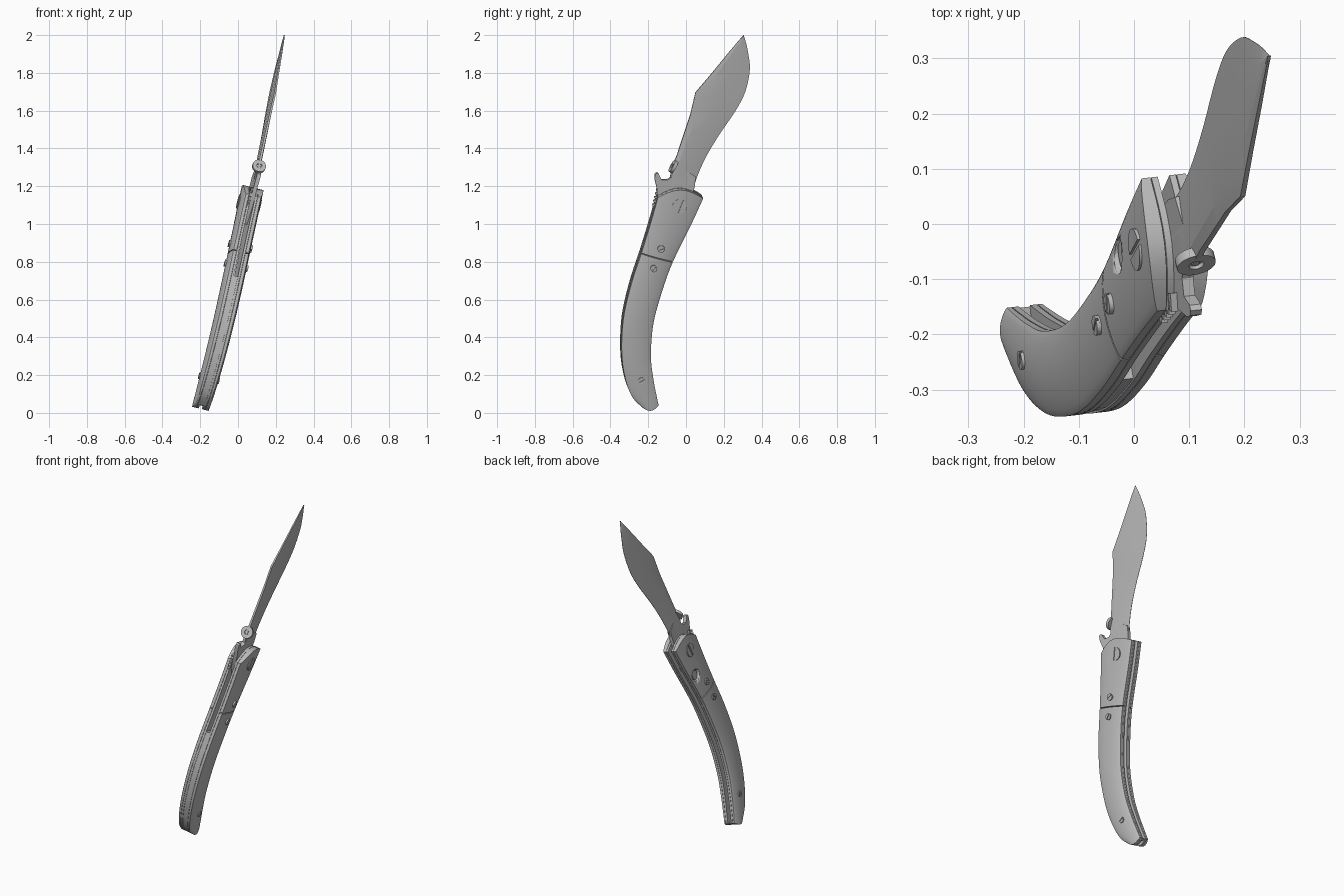
import bpy, bmesh, math
from mathutils import Vector

if "Cube" in bpy.data.objects:
    bpy.data.objects.remove(bpy.data.objects["Cube"])

grey = bpy.data.materials.new("steel_grey")
grey.diffuse_color = (0.5, 0.5, 0.5, 1)
grey.use_nodes = True
grey.node_tree.nodes["Principled BSDF"].inputs["Base Color"].default_value = grey.diffuse_color

# The knife lies in a tilted plane; (y, z) give a spot on it, d is the offset along its normal
N = Vector((1, 0.113, -0.2533)).normalized()


def P(y, z, d=0.0):
    return Vector((-0.227 - 0.113 * y + 0.2533 * z, y, z)) + N * d


def finish(name, bm, angle=30):
    bmesh.ops.recalc_face_normals(bm, faces=bm.faces)
    me = bpy.data.meshes.new(name)
    bm.to_mesh(me)
    bm.free()
    me.materials.append(grey)
    ob = bpy.data.objects.new(name, me)
    bpy.context.collection.objects.link(ob)
    bpy.ops.object.select_all(action='DESELECT')
    ob.select_set(True)
    bpy.context.view_layer.objects.active = ob
    bpy.ops.object.shade_smooth_by_angle(angle=math.radians(angle))
    return ob


def prism(name, poly, d0, d1):
    """Extrude an outline between two offsets from the plane."""
    bm = bmesh.new()
    a = [bm.verts.new(P(y, z, d0)) for y, z in poly]
    b = [bm.verts.new(P(y, z, d1)) for y, z in poly]
    bm.faces.new(a)
    bm.faces.new(b)
    for i in range(len(poly)):
        j = (i + 1) % len(poly)
        bm.faces.new((a[i], a[j], b[j], b[i]))
    return finish(name, bm)


def slab(name, grid, low, high, angle=30):
    """Closed sheet over a grid of (y, z), with offset functions of (row, column)."""
    bm = bmesh.new()
    R, C = len(grid), len(grid[0])
    lay = [[[bm.verts.new(P(*grid[r][c], f(r, c))) for c in range(C)] for r in range(R)]
           for f in (low, high)]
    for L in lay:
        for r in range(R - 1):
            for c in range(C - 1):
                bm.faces.new((L[r][c], L[r][c + 1], L[r + 1][c + 1], L[r + 1][c]))
    rim = ([(0, c) for c in range(C)] + [(r, C - 1) for r in range(1, R)]
           + [(R - 1, c) for c in range(C - 2, -1, -1)] + [(r, 0) for r in range(R - 2, 0, -1)])
    for (r, c), (q, e) in zip(rim, rim[1:] + rim[:1]):
        bm.faces.new((lay[0][r][c], lay[0][q][e], lay[1][q][e], lay[1][r][c]))
    return finish(name, bm, angle)


def catmull(pts, sub):
    out = []
    for i in range(len(pts) - 1):
        p0, p1, p2, p3 = (pts[max(i - 1, 0)], pts[i], pts[i + 1], pts[min(i + 2, len(pts) - 1)])
        for k in range(sub):
            t = k / sub
            out.append([0.5 * (2 * b + (c - a) * t + (2 * a - 5 * b + 4 * c - d) * t * t
                               + (3 * b - a - 3 * c + d) * t ** 3)
                        for a, b, c, d in zip(p0, p1, p2, p3)])
    return out + [list(pts[-1])]


def circle(y, z, r, a0=0.0, a1=2 * math.pi, n=24):
    m = n if a1 - a0 > 6 else n + 1
    return [(y + r * math.cos(a0 + (a1 - a0) * i / n), z + r * math.sin(a0 + (a1 - a0) * i / n))
            for i in range(m)]


# Handle stations from top to butt: back y, z, belly y, z, bow of the row
rows = catmull([(-.148, 1.14, .092, 1.135, .045), (-.183, 1.014, .03, 1.0, .03),
                (-.235, .845, -.068, .80, 0), (-.289, .68, -.125, .645, 0),
                (-.331, .495, -.172, .47, 0), (-.339, .31, -.185, .30, 0),
                (-.32, .178, -.172, .18, 0), (-.284, .083, -.155, .09, -.008),
                (-.235, .03, -.143, .035, -.022)], 5)
SEAM = 10


def spot(r, t):
    yb, zb, yr, zr, bow = rows[r]
    return (yb + (yr - yb) * t - .005, zb + (zr - zb) * t + bow * math.sin(math.pi * t) + .011)


cols = [0, .03, .08, .16, .26, .38, .5, .62, .74, .84, .92, .97, 1]


def dome(r, c):
    k = 1 - .2 * max(0, (r - 15) / 25) ** 1.5
    return (.041 + .015 * max(0, math.sin(math.pi * cols[c])) ** .7) * k


full = [[spot(r, t) for t in cols] for r in range(len(rows))]
outline = (full[0] + [g[-1] for g in full[1:]] + full[-1][-2::-1]
           + [g[0] for g in full[-2:0:-1]])

for side, s in (("right", 1), ("left", -1)):
    # Bolster, main scale and liner
    bolster = slab(side + "_bolster", full[:SEAM + 1], lambda r, c: s * .0245,
                   lambda r, c: s * dome(r, c), 40)
    lower = [list(g) for g in full[SEAM:]]
    lower[0] = [(y - .0015, z - .004) for y, z in lower[0]]
    slab(side + "_scale", lower, lambda r, c: s * .0245,
         lambda r, c: s * dome(r + SEAM, c), 40)
    prism(side + "_liner", outline, s * .011, s * .023)

    # Slotted screws: centre, radius, top offset, slot angle
    for nm, y, z, r, top, ang in (("pivot", -.035, 1.095, .038, .060, 1.2),
                                  ("bolster_screw", -.133, .871, .019, .064, .3),
                                  ("scale_screw", -.172, .767, .018, .064, .9),
                                  ("butt_screw", -.236, .172, .017, .056, .5)):
        y, z = y - .005, z + .011
        prism(f"{side}_{nm}_base", circle(y, z, r), s * .03, s * (top - .005))
        for h in (0, math.pi):
            a = ang + h
            prism(f"{side}_{nm}_head", circle(y, z, r, a + .14, a + math.pi - .14, 14),
                  s * (top - .006), s * top)

# Lock button in a bored hole on the left bolster
cutter = prism("button_cutter", circle(-.052, .955, .033), -.026, -.08)
cutter.hide_render = True
cutter.hide_viewport = True
cut = bolster.modifiers.new("button_hole", 'BOOLEAN')
cut.object = cutter
cut.operation = 'DIFFERENCE'
cut.solver = 'EXACT'
prism("lock_button", circle(-.052, .955, .026), -.02, -.044)

# Back spacer, widening to close the butt
sp = range(14, len(rows))
prism("back_spacer", [spot(r, .02) for r in sp]
      + [spot(r, .25 if r < 36 else .25 + .18 * (r - 36)) for r in reversed(sp)], -.0115, .0115)

# Blade: straight spine with a corner, curved cutting edge
spine = [(-.095, 1.19), (-.075, 1.30), (-.05, 1.36), (-.014, 1.469), (.023, 1.58), (.05, 1.696),
         (.13, 1.79), (.22, 1.90), (.27, 1.96), (.304, 2.0)]
edge = [(.04, 1.195), (.07, 1.278), (.113, 1.368), (.177, 1.474), (.26, 1.596), (.314, 1.70),
        (.338, 1.818), (.33, 1.90), (.319, 1.955), (.3055, 1.9985)]
SUB = 4
edge = catmull(edge, SUB)
line = []
for a, b in zip(spine, spine[1:]):
    line += [(a[0] + (b[0] - a[0]) * k / SUB, a[1] + (b[1] - a[1]) * k / SUB) for k in range(SUB)]
line.append(spine[-1])
frac = (0, .15, .5, 1)
grid = [[(a[0] + (b[0] - a[0]) * f, a[1] + (b[1] - a[1]) * f) for f in frac]
        for a, b in zip(line, edge)]


def half(r, c):
    t = .011 - .008 * (r / (len(grid) - 1)) ** 2
    return t * (.55, 1, 1, .08)[c]


slab("blade", grid, lambda r, c: -half(r, c), half, 8)

# Tang with the hooked flipper
prism("tang", [(-.06, 1.33), (-.078, 1.25), (-.098, 1.236), (-.13, 1.235), (-.146, 1.268),
               (-.156, 1.272), (-.165, 1.265), (-.167, 1.24), (-.155, 1.19), (-.15, 1.1),
               (-.1, 1.0), (0, 1.0), (.02, 1.1), (.045, 1.2), (.05, 1.25)], -.0105, .0105)

# Grip teeth on the left liner
for i in range(5):
    z = 1.10 + i * .02
    y = -.153 + (z - 1.14) * .25
    prism("grip_tooth", [(y + .02, z - .009), (y - .012, z - .009), (y - .014, z + .002),
                         (y + .02, z + .009)], -.023, -.011)

# Thumb disc on the blade spine, with a recessed centre
axis = P(-.88, .47) - P(0, 0)
bm = bmesh.new()
bmesh.ops.create_cone(bm, cap_ends=True, segments=28, radius1=.036, radius2=.036, depth=.018)
top = [f for f in bm.faces if f.normal.z > .9]
bmesh.ops.inset_region(bm, faces=top, thickness=.022)
bmesh.ops.inset_region(bm, faces=top, thickness=.001, depth=-.007)
bm.transform(axis.to_track_quat('Z', 'Y').to_matrix().to_4x4())
bmesh.ops.translate(bm, verts=bm.verts, vec=P(-.067, 1.305))
finish("thumb_disc", bm)
